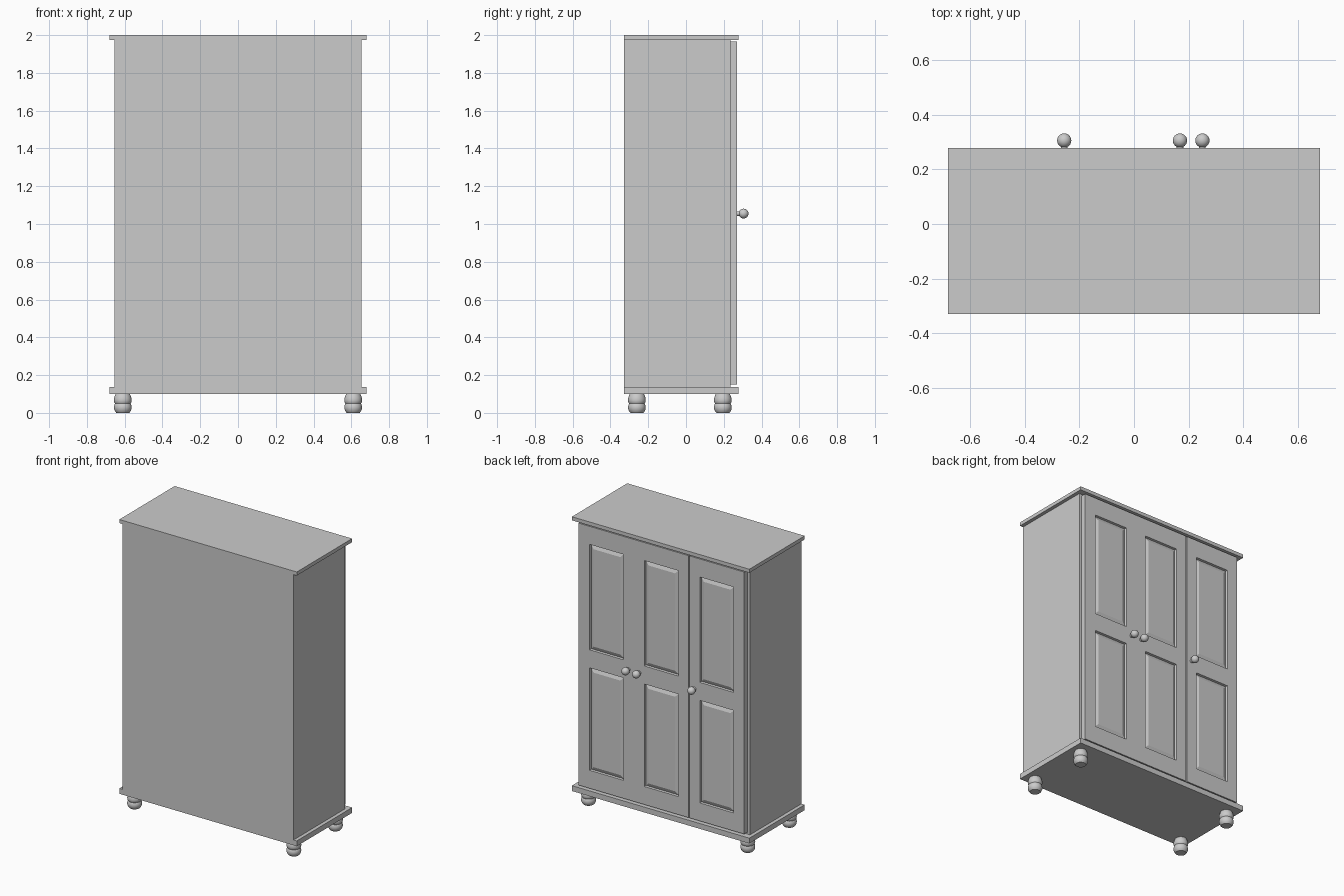
import bpy, bmesh, math
from mathutils import Vector

if "Cube" in bpy.data.objects:
    bpy.data.objects.remove(bpy.data.objects["Cube"])


def finish(name, bm):
    bmesh.ops.recalc_face_normals(bm, faces=bm.faces[:])
    me = bpy.data.meshes.new(name)
    bm.to_mesh(me)
    bm.free()
    ob = bpy.data.objects.new(name, me)
    bpy.context.collection.objects.link(ob)
    return ob


def box(name, x0, x1, y0, y1, z0, z1):
    bm = bmesh.new()
    bmesh.ops.create_cube(bm, size=1)
    bmesh.ops.scale(bm, vec=(x1 - x0, y1 - y0, z1 - z0), verts=bm.verts)
    bmesh.ops.translate(bm, vec=((x0 + x1) / 2, (y0 + y1) / 2, (z0 + z1) / 2), verts=bm.verts)
    return finish(name, bm)


def lathe(name, profile, loc, rot=(0, 0, 0), steps=32):
    bm = bmesh.new()
    vs = [bm.verts.new((r, 0, z)) for r, z in profile]
    es = [bm.edges.new(p) for p in zip(vs, vs[1:])]
    bmesh.ops.spin(bm, geom=vs + es, axis=(0, 0, 1), cent=(0, 0, 0),
                   angle=2 * math.pi, steps=steps)
    bmesh.ops.remove_doubles(bm, verts=bm.verts, dist=1e-5)
    ob = finish(name, bm)
    ob.location, ob.rotation_euler = loc, rot
    bpy.ops.object.select_all(action='DESELECT')
    ob.select_set(True)
    bpy.context.view_layer.objects.active = ob
    bpy.ops.object.shade_smooth_by_angle(angle=math.radians(40))
    return ob


def door(name, x0, x1, centres, y0=0.235, y1=0.27):
    """Slab with two rows of recessed, raised-field panels."""
    half = 0.13
    xs = [x0] + [c + s * half for c in centres for s in (-1, 1)] + [x1]
    zs = [0.15, 0.275, 0.985, 1.11, 1.84, 1.965]
    bm = bmesh.new()
    grid = [[bm.verts.new((x, y1, z)) for z in zs] for x in xs]
    panels = []
    for i in range(len(xs) - 1):
        for j in range(len(zs) - 1):
            f = bm.faces.new((grid[i][j], grid[i][j + 1], grid[i + 1][j + 1], grid[i + 1][j]))
            if i % 2 and j % 2:
                panels.append(f)
    # sides and back of the slab
    rim = [e for e in bm.edges if e.is_boundary]
    geom = bmesh.ops.extrude_edge_only(bm, edges=rim)["geom"]
    bmesh.ops.translate(bm, vec=(0, y0 - y1, 0),
                        verts=[g for g in geom if isinstance(g, bmesh.types.BMVert)])
    bmesh.ops.holes_fill(bm, edges=[e for e in bm.edges if e.is_boundary], sides=0)
    bmesh.ops.recalc_face_normals(bm, faces=bm.faces[:])
    # recess, then slope back up to the field
    bmesh.ops.inset_individual(bm, faces=panels, thickness=0.004, depth=-0.015)
    bmesh.ops.inset_individual(bm, faces=panels, thickness=0.035, depth=0.011)
    return finish(name, bm)


# carcass
box("base_board", -0.68, 0.68, -0.328, 0.278, 0.10, 0.137)
box("cabinet_body", -0.655, 0.655, -0.328, 0.235, 0.137, 1.975)
box("top_board", -0.68, 0.68, -0.328, 0.278, 1.975, 2.0)

# doors on the +y side
door("double_door", -0.21, 0.635, [0.0, 0.42])
door("single_door", -0.635, -0.217, [-0.425])

# door knobs
R, C = 0.026, 0.035
knob = [(0.012, -0.002), (0.012, 0.014)]
knob += [(R * math.sin(a), C - R * math.cos(a))
         for a in [math.radians(28 + 152 * k / 10) for k in range(10)]] + [(0, C + R)]
for i, x in enumerate((-0.255, 0.168, 0.25)):
    lathe(f"door_knob_{i + 1}", knob, (x, 0.27, 1.055), (-math.pi / 2, 0, 0), 24)

# turned bun feet
foot = [(0, 0), (0.034, 0), (0.041, 0.008), (0.046, 0.02), (0.047, 0.032), (0.044, 0.044),
        (0.041, 0.049), (0.045, 0.055), (0.047, 0.065), (0.046, 0.078), (0.042, 0.09),
        (0.037, 0.101), (0, 0.101)]
for side, x in (("left", -0.61), ("right", 0.61)):
    for end, y in (("back", -0.26), ("door", 0.195)):
        lathe(f"foot_{side}_{end}", foot, (x, y, 0))
